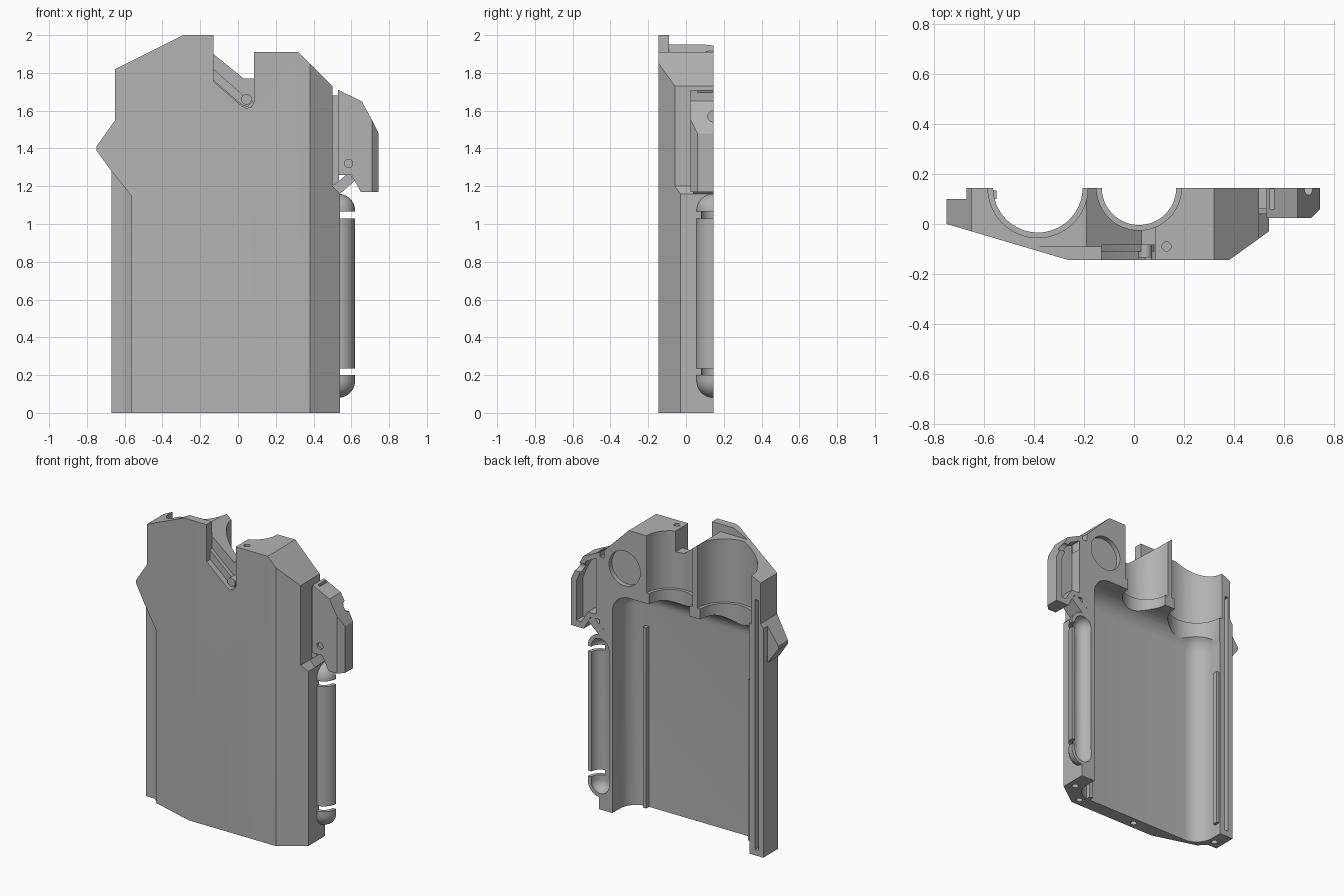
import bpy, bmesh, math
from mathutils import Matrix, Vector

old = bpy.data.objects.get("Cube")
if old:
    bpy.data.objects.remove(old, do_unlink=True)

grey = bpy.data.materials.new("plain grey")
grey.use_nodes = True
grey.diffuse_color = (0.45, 0.45, 0.45, 1)
grey.node_tree.nodes["Principled BSDF"].inputs["Base Color"].default_value = (0.45, 0.45, 0.45, 1)
BACK = 0.145


def finish(bm, name):
    bmesh.ops.recalc_face_normals(bm, faces=bm.faces)
    me = bpy.data.meshes.new(name)
    bm.to_mesh(me)
    bm.free()
    me.materials.append(grey)
    ob = bpy.data.objects.new(name, me)
    bpy.context.collection.objects.link(ob)
    return ob


def prism(name, pts, lo, hi, axis="y"):
    """Extrude an outline along y (points are x, z) or z (points are x, y)."""
    bm = bmesh.new()
    co = [(a, lo, b) if axis == "y" else (a, b, lo) for a, b in pts]
    face = bm.faces.new([bm.verts.new(c) for c in co])
    out = bmesh.ops.extrude_face_region(bm, geom=[face])
    step = Vector((0, hi - lo, 0) if axis == "y" else (0, 0, hi - lo))
    bmesh.ops.translate(bm, vec=step, verts=[v for v in out["geom"] if isinstance(v, bmesh.types.BMVert)])
    return finish(bm, name)


def box(name, x, y, z):
    return prism(name, [(x[0], z[0]), (x[1], z[0]), (x[1], z[1]), (x[0], z[1])], *y)


def cyl(name, centre, r, depth, axis="z", seg=48):
    bm = bmesh.new()
    turn = {"z": Matrix(), "y": Matrix.Rotation(math.pi / 2, 4, "X"),
            "x": Matrix.Rotation(math.pi / 2, 4, "Y")}[axis]
    bmesh.ops.create_cone(bm, cap_ends=True, segments=seg, radius1=r, radius2=r, depth=depth,
                          matrix=Matrix.Translation(centre) @ turn)
    return finish(bm, name)


def capsule(name, x, r, z0, z1):
    """Upright capsule made from a stretched sphere."""
    bm = bmesh.new()
    bmesh.ops.create_uvsphere(bm, u_segments=32, v_segments=16, radius=r)
    half = (z1 - z0) / 2 - r
    bmesh.ops.bisect_plane(bm, geom=bm.verts[:] + bm.edges[:] + bm.faces[:], plane_co=(0, 0, 0.001), plane_no=(0, 0, 1))
    for v in bm.verts:
        v.co.z += half if v.co.z > 0.0005 else -half
    bmesh.ops.translate(bm, vec=(x, BACK, (z0 + z1) / 2), verts=bm.verts)
    return finish(bm, name)


def apply(ob, mod):
    bpy.context.view_layer.objects.active = ob
    bpy.ops.object.modifier_apply(modifier=mod.name)


def combine(ob, other, op="DIFFERENCE"):
    mod = ob.modifiers.new("combine", "BOOLEAN")
    mod.operation, mod.solver, mod.object = op, "EXACT", other
    apply(ob, mod)
    bpy.data.objects.remove(other, do_unlink=True)


# Main shell: front outline crossed with the plan section
outline = [(-.67, 0), (.54, 0), (.54, 1.16), (.5, 1.2), (.5, 1.73), (.32, 1.91), (.085, 1.91),
           (.085, 1.77), (.03, 1.77), (-.13, 1.9), (-.13, 2), (-.29, 2), (-.65, 1.82),
           (-.65, 1.55), (-.75, 1.41), (-.75, 1.39), (-.67, 1.28)]
section = [(-.75, 0), (-.26, -.145), (.38, -.145), (.54, -.03), (.54, BACK), (-.67, BACK), (-.67, .1), (-.75, .1)]
shell = prism("main_shell", outline, -.3, .3)
combine(shell, prism("plan", section, -.1, 2.1, "z"), "INTERSECT")

# Sloping ridge behind the thin raised front lip
combine(shell, prism("ridge_cut", [(-.19, 1.95), (-.13, 1.9), (-.1, 1.88), (-.1, 2.1), (-.8, 2.1), (-.8, 1.95)], -.09, .3))

# Slot in the front of the notch
slot = [(-.13, 2.1), (-.13, 1.755), (.02, 1.625), (.045, 1.613), (.07, 1.62), (.085, 1.645), (.085, 2.1)]
combine(shell, prism("slot_cut", slot, -.3, -.085))

# Rounded main cavity, open at the back and the bottom
cavity = box("cavity", (-.57, .44), (-.055, .6), (-.6, 1.46))
bev = cavity.modifiers.new("round", "BEVEL")
bev.width, bev.segments, bev.limit_method = .12, 10, "NONE"
apply(cavity, bev)
combine(shell, cavity)

# Two round bores, each with a narrower lip at the lower end
for x, r in ((-.385, .2), (.02, .17)):
    combine(shell, cyl("bore", (x, BACK, 2.05), r, 1.04, seg=64))
    combine(shell, cyl("lip", (x, BACK, 1.55), r - .021, .6, seg=64))

# Round recess at the back, top screw hole and base peg holes
combine(shell, cyl("recess", (.35, BACK, 1.65), .115, .06, "y"))
combine(shell, cyl("screw_hole", (.13, -.09, 1.91), .018, .16, seg=24))
for x, y in ((.49, .02), (.36, -.095), (-.08, -.1), (-.61, .04)):
    combine(shell, cyl("peg_hole", (x, y, 0), .02, .1, seg=24))

# Stepped edge strip and rear groove on the right side
edge = [(-.8, -.01), (-.61, -.01), (-.565, -.04), (-.565, -.3), (-.8, -.3)]
cut = prism("edge_cut", edge, -.1, 1.4, "z")
combine(cut, prism("edge_limit", [(-.8, -.1), (-.5, -.1), (-.565, 1.15), (-.75, 1.38), (-.8, 1.38)], -.4, .3), "INTERSECT")
combine(shell, cut)
combine(shell, box("rear_groove", (-.635, -.61), (.1, .3), (.04, 1.7)))

# Half capsule on the left side: hollow shell with two gaps
holder = capsule("side_capsule", .53, .09, .08, 1.16)
for ob in (holder, shell):
    combine(ob, capsule("hollow", .53, .065, .105, 1.135))
combine(holder, box("rear_half", (0, 1), (BACK, .6), (-.1, 2)))
combine(holder, box("inner_half", (0, .53), (-.4, .6), (-.1, 2)))
for z in ((.2, .235), (1.03, 1.065)):
    combine(holder, box("gap", (.5, .8), (-.3, .6), z))

# Lever block with chamfered front edge, hollow back and pin holes
lever_outline = [(.53, 1.71), (.655, 1.65), (.71, 1.55), (.745, 1.48), (.745, 1.17), (.65, 1.17), (.6, 1.26), (.53, 1.26)]
lever = prism("lever", lever_outline, .025, BACK)
combine(lever, prism("chamfer", [(.71, .025), (.71, -.1), (.9, -.1), (.9, .06), (.745, .06)], 1, 2, "z"))
pocket = [(.56, 1.66), (.635, 1.62), (.68, 1.53), (.705, 1.47), (.705, 1.21), (.67, 1.21), (.62, 1.29), (.56, 1.29)]
combine(lever, prism("pocket", pocket, .075, .3))
combine(lever, cyl("pin_hole", (.585, .025, 1.32), .022, .03, "y", 24))
combine(lever, cyl("side_hole", (.7, BACK, 1.57), .03, .2, "x", 24))
combine(lever, box("top_slit", (.545, .56), (.06, .14), (1.6, 1.8)))

# Small joining pieces
prism("lever_web", [(.49, 1.2), (.535, 1.22), (.535, 1.68), (.49, 1.68)], .06, BACK)
prism("lever_link", [(.5, 1.2), (.54, 1.16), (.62, 1.23), (.585, 1.27)], .04, BACK)

# Slanted arm and pivot pin in the slot
prism("slot_arm", [(-.13, 1.82), (-.13, 1.76), (.02, 1.63), (.05, 1.62), (.08, 1.65), (.03, 1.68)], -.11, -.08)
cyl("pivot_pin", (.045, -.11, 1.66), .028, .05, "y", 24)

# Inner guide ribs
box("left_rib", (.31, .335), (-.06, -.025), (0, 1.2))
box("right_rib", (-.575, -.55), (.1, .135), (.08, 1.15))

# Sharp edges stay crisp, round parts are smooth
for ob in bpy.context.scene.objects:
    if ob.type == "MESH" and grey.name in ob.data.materials:
        bpy.ops.object.select_all(action="DESELECT")
        ob.select_set(True)
        bpy.context.view_layer.objects.active = ob
        bpy.ops.object.shade_smooth_by_angle(angle=math.radians(25))
